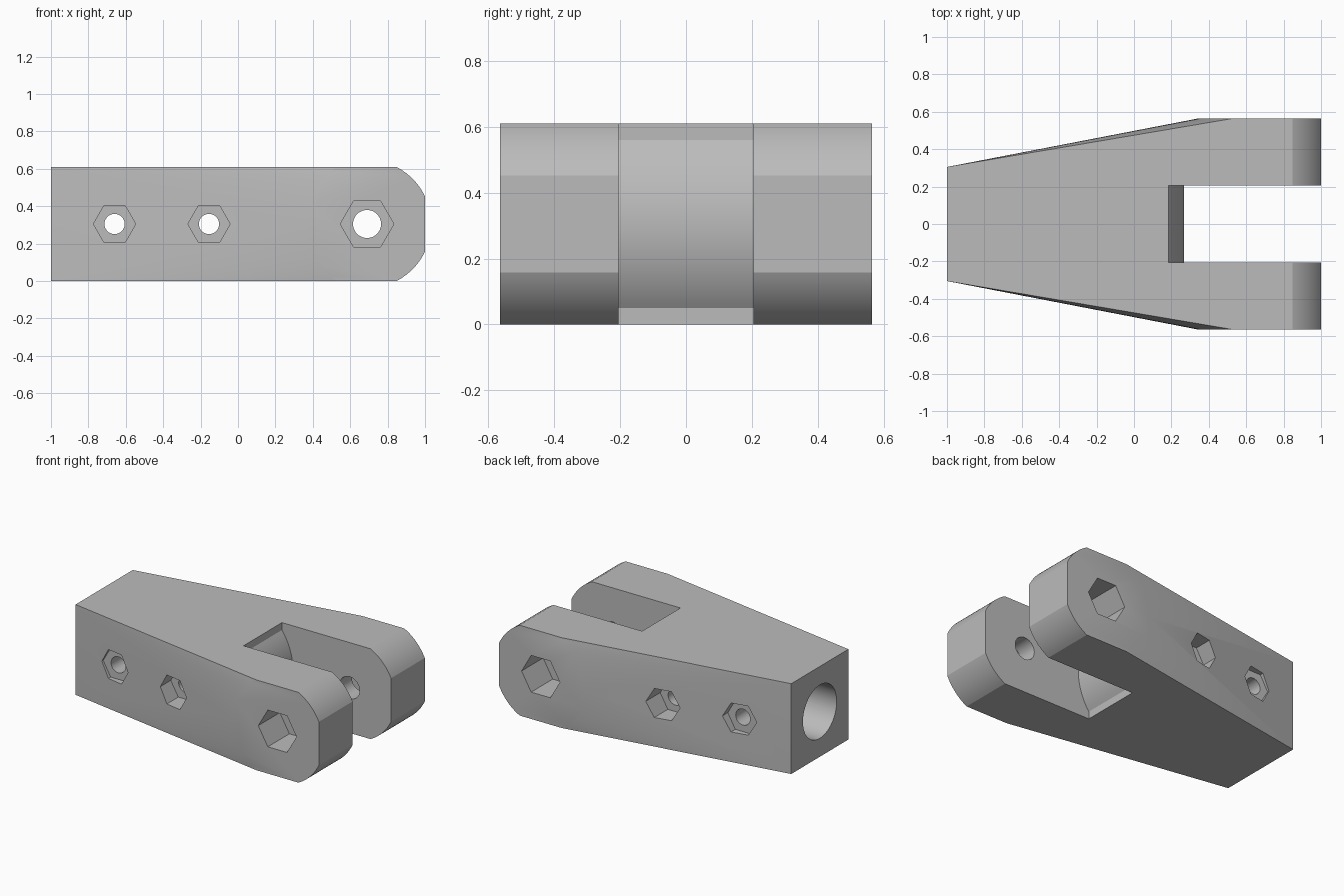
import bpy, bmesh, math
from mathutils import Vector

old = bpy.data.objects.get("Cube")
if old:
    bpy.data.objects.remove(old, do_unlink=True)

H = 0.61             # block height
MID = H / 2          # height of every hole axis
PIN_X = 0.69         # pivot pin position
EYE_R = 0.343        # rounded eye radius
HALF_W = 0.565       # half width at the fork
SLOT = 0.205         # half width of the slot
NUT_FLOOR = 0.335    # distance of nut pocket floors from the centre plane

grey = bpy.data.materials.new("plain grey")
grey.use_nodes = True
colour = (0.5, 0.5, 0.5, 1)
grey.diffuse_color = colour
grey.node_tree.nodes["Principled BSDF"].inputs["Base Color"].default_value = colour


def make_object(name, bm):
    bmesh.ops.recalc_face_normals(bm, faces=bm.faces)
    mesh = bpy.data.meshes.new(name)
    bm.to_mesh(mesh)
    bm.free()
    mesh.materials.append(grey)
    obj = bpy.data.objects.new(name, mesh)
    bpy.context.collection.objects.link(obj)
    return obj


def prism(name, outline, start, end, axis="y"):
    """Extrude a closed 2D outline along y (outline in x, z) or x (outline in y, z)."""
    bm = bmesh.new()
    place = (lambda a, b, d: (a, d, b)) if axis == "y" else (lambda a, b, d: (d, a, b))
    face = bm.faces.new([bm.verts.new(place(a, b, start)) for a, b in outline])
    moved = bmesh.ops.extrude_face_region(bm, geom=[face])["geom"]
    shift = Vector(place(0, 0, end - start))
    bmesh.ops.translate(bm, vec=shift, verts=[v for v in moved if isinstance(v, bmesh.types.BMVert)])
    return make_object(name, bm)


def ring(cx, cz, radius, sides):
    return [(cx + radius * math.cos(math.tau * i / sides),
             cz + radius * math.sin(math.tau * i / sides)) for i in range(sides)]


def arc(cx, cz, radius, start, end, steps):
    angles = [start + (end - start) * i / steps for i in range(steps + 1)]
    return [(cx + radius * math.cos(a), cz + radius * math.sin(a)) for a in angles]


# Tapered body: hull of a square end and a rounded eye trimmed flat at top, bottom and tip
top = math.asin(MID / EYE_R)
tip = math.acos((1 - PIN_X) / EYE_R)
eye = (arc(PIN_X, MID, EYE_R, tip, top, 12)
       + arc(PIN_X, MID, EYE_R, math.pi - top, math.pi + top, 32)
       + arc(PIN_X, MID, EYE_R, -top, -tip, 12))
bm = bmesh.new()
for side in (-1, 1):
    for x, z in eye:
        bm.verts.new((x, side * HALF_W, z))
    for z in (0, H):
        bm.verts.new((-1, side * MID, z))
bmesh.ops.convex_hull(bm, input=bm.verts)
bmesh.ops.dissolve_limit(bm, angle_limit=math.radians(0.3), verts=bm.verts, edges=bm.edges)
body = make_object("clevis_body", bm)

# Fork slot with a bulging back wall
cutters = []
back, bulge, rise = 0.185, 0.083, 0.255
wall_r = (rise ** 2 + bulge ** 2) / (2 * bulge)
spread = math.asin(rise / wall_r)
outline = [(back, -0.1), (1.2, -0.1), (1.2, H + 0.1), (back, H + 0.1)]
outline += arc(back + bulge - wall_r, MID, wall_r, spread, -spread, 24)
cutters.append(prism("slot_cutter", outline, -SLOT, SLOT))

# Blind rod socket in the square end
cutters.append(prism("socket_cutter", ring(0, MID, 0.18, 64), -1.1, 0.05, "x"))

# Cross holes with a hexagonal pocket on each side
for x, hole_r, hex_r in ((-0.66, 0.054, 0.113), (-0.155, 0.054, 0.113), (PIN_X, 0.075, 0.143)):
    cutters.append(prism("hole_cutter", ring(x, MID, hole_r, 40), -0.7, 0.7))
    for side in (-1, 1):
        cutters.append(prism("pocket_cutter", ring(x, MID, hex_r, 6), side * NUT_FLOOR, side * 0.7))

# Apply the cuts
bpy.context.view_layer.objects.active = body
for cutter in cutters:
    cutter.hide_render = True
    mod = body.modifiers.new("cut", "BOOLEAN")
    mod.operation = "DIFFERENCE"
    mod.solver = "EXACT"
    mod.object = cutter
    bpy.ops.object.modifier_apply(modifier=mod.name)
    bpy.data.objects.remove(cutter, do_unlink=True)

# Smooth curved faces, keep hard edges
bpy.ops.object.select_all(action="DESELECT")
body.select_set(True)
bpy.ops.object.shade_smooth_by_angle(angle=math.radians(20))
